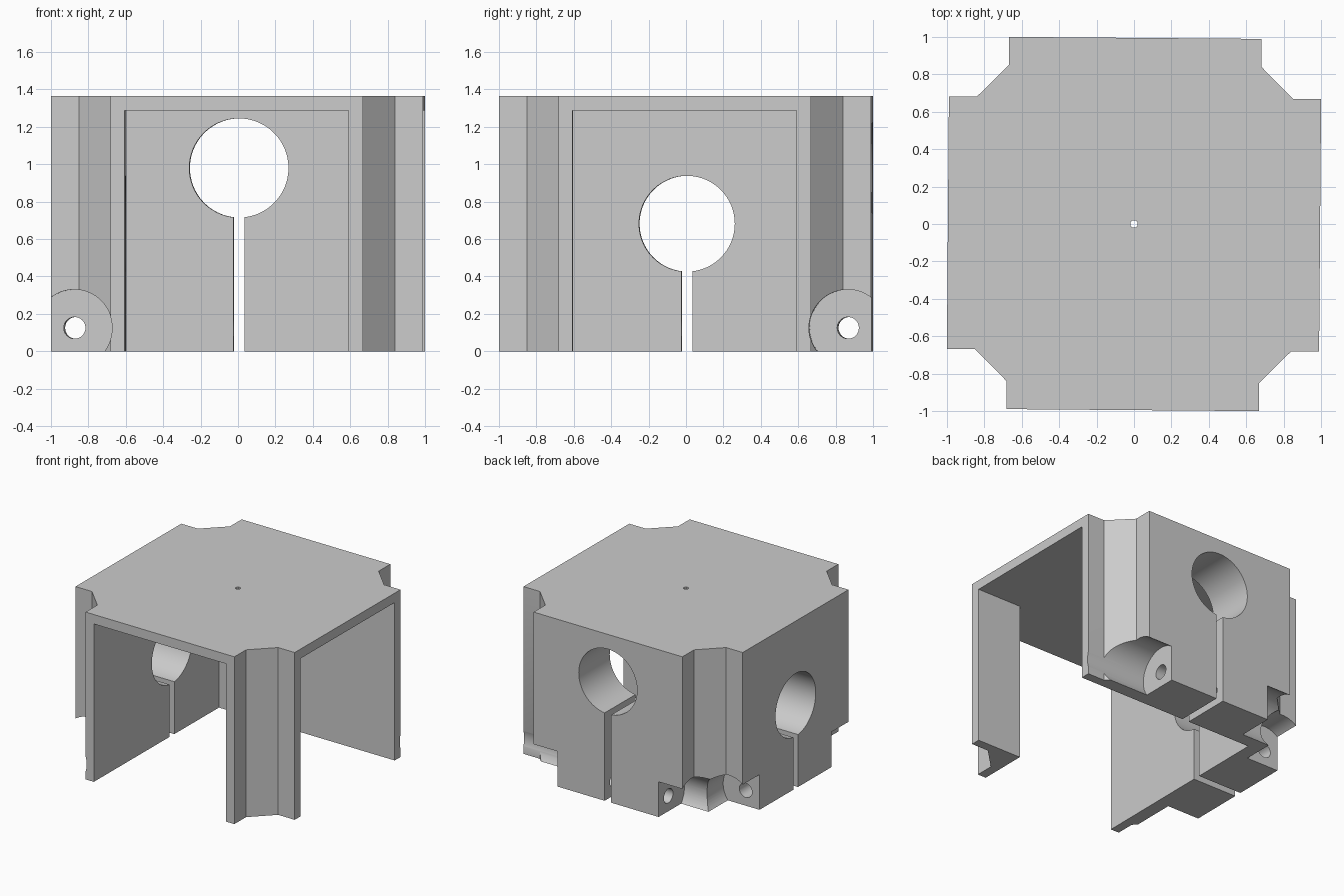
import bpy, bmesh, math
from mathutils import Matrix, Vector

cube = bpy.data.objects.get("Cube")
if cube:
    bpy.data.objects.remove(cube, do_unlink=True)

HEIGHT, HALF, NOTCH, CHAMFER = 1.365, 0.995, 0.675, 0.845
INNER, ROOF = 0.6, 1.288           # cavity half width and ceiling
BOLT, BOLT_Z, POCKET = 0.87, 0.125, 0.205

grey = bpy.data.materials.new("plain grey")
grey.use_nodes = True
colour = (0.6, 0.6, 0.6, 1)
grey.diffuse_color = colour
grey.node_tree.nodes["Principled BSDF"].inputs["Base Color"].default_value = colour


def add_object(name, bm):
    mesh = bpy.data.meshes.new(name)
    bmesh.ops.recalc_face_normals(bm, faces=bm.faces)
    bm.to_mesh(mesh)
    bm.free()
    mesh.materials.append(grey)
    obj = bpy.data.objects.new(name, mesh)
    bpy.context.collection.objects.link(obj)
    return obj


def box(name, low, high):
    low, high = Vector(low), Vector(high)
    bm = bmesh.new()
    bmesh.ops.create_cube(bm, size=1, matrix=Matrix.Translation((low + high) / 2)
                          @ Matrix.Diagonal((*(high - low), 1)))
    return add_object(name, bm)


def rod(name, start, end, radius, sides=64):
    start, end = Vector(start), Vector(end)
    axis = end - start
    turn = axis.to_track_quat("Z", "Y").to_matrix().to_4x4()
    bm = bmesh.new()
    bmesh.ops.create_cone(bm, cap_ends=True, segments=sides, radius1=radius, radius2=radius,
                          depth=axis.length, matrix=Matrix.Translation((start + end) / 2) @ turn)
    return add_object(name, bm)


# Block with a chamfered notch at every corner
bm = bmesh.new()
corner = [(HALF, NOTCH), (CHAMFER, NOTCH), (NOTCH, CHAMFER), (NOTCH, HALF)]
outline = []
for quarter in range(4):
    spin = Matrix.Rotation(quarter * math.pi / 2, 3, "Z")
    outline += [bm.verts.new(spin @ Vector((x, y, 0))) for x, y in corner]
base = bm.faces.new(outline)
top = bmesh.ops.extrude_face_region(bm, geom=[base])["geom"]
bmesh.ops.translate(bm, vec=(0, 0, HEIGHT), verts=[v for v in top if isinstance(v, bmesh.types.BMVert)])
housing = add_object("housing", bm)

# Cavity, open to the front and to the +x side
cutters = [
    box("front_opening", (-INNER, -1.2, -0.2), (INNER, INNER, ROOF)),
    box("side_opening", (-INNER + 0.2, -INNER, -0.2), (1.2, INNER, ROOF)),
    rod("roof_hole", (0, 0, 1), (0, 0, 1.6), 0.02, 12),
]

# Clamp bores with their slots: back wall, then side wall
cutters += [
    rod("back_bore", (0, 0.4, 0.98), (0, 1.2, 0.98), 0.265, 96),
    box("back_slot", (-0.03, 0.4, -0.2), (0.03, 1.2, 0.85)),
    rod("side_bore", (-0.4, 0, 0.682), (-1.2, 0, 0.682), 0.256, 96),
    box("side_slot", (-1.2, -0.03, -0.2), (-0.4, 0.03, 0.55)),
]

# Clamp bolt holes with round pockets at both ends
for sign in (-1, 1):
    cutters += [
        rod("back_pocket", (sign * 0.46, BOLT, BOLT_Z), (sign * 1.2, BOLT, BOLT_Z), POCKET),
        rod("side_pocket", (-BOLT, sign * 0.46, BOLT_Z), (-BOLT, sign * 1.2, BOLT_Z), POCKET),
    ]
cutters += [
    rod("back_bolt_hole", (-0.7, BOLT, BOLT_Z), (0.7, BOLT, BOLT_Z), 0.058, 32),
    rod("side_bolt_hole", (-BOLT, -0.7, BOLT_Z), (-BOLT, 0.7, BOLT_Z), 0.058, 32),
]

bpy.ops.object.select_all(action="DESELECT")
bpy.context.view_layer.objects.active = housing
housing.select_set(True)
for cutter in cutters:
    cutter.hide_render = True
    cut = housing.modifiers.new(cutter.name, "BOOLEAN")
    cut.operation, cut.solver, cut.object = "DIFFERENCE", "EXACT", cutter
    bpy.ops.object.modifier_apply(modifier=cut.name)
    bpy.data.objects.remove(cutter, do_unlink=True)

# The whole part sits very slightly turned
housing.data.transform(Matrix.Rotation(-0.008, 4, "Z"))
bpy.ops.object.shade_smooth_by_angle(angle=math.radians(30))
